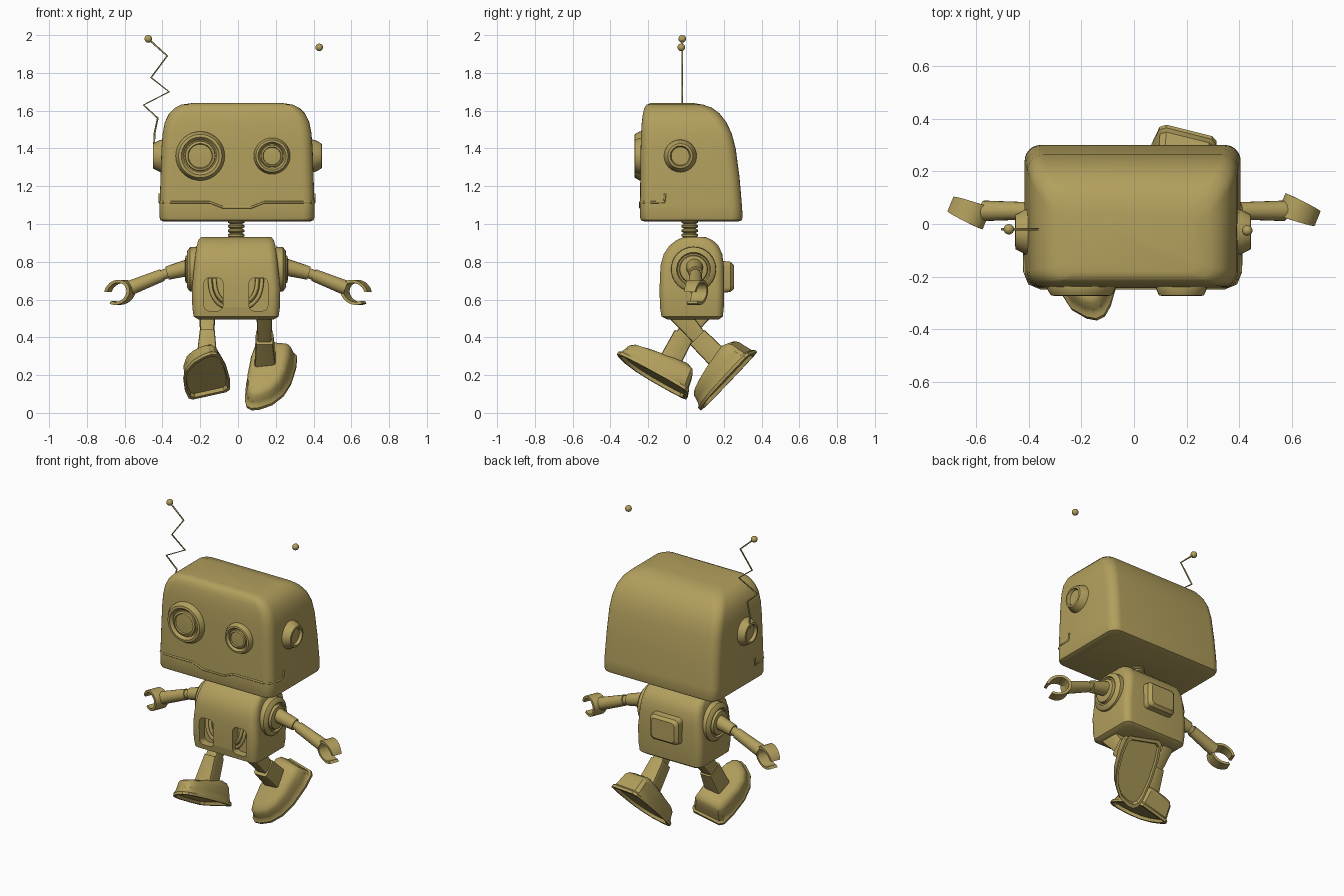
import bpy, bmesh
from math import sin, cos, pi, radians
from mathutils import Vector, Matrix

if "Cube" in bpy.data.objects:
    bpy.data.objects.remove(bpy.data.objects["Cube"], do_unlink=True)

olive = bpy.data.materials.new("olive_gold")
olive.use_nodes = True
olive.diffuse_color = (0.45, 0.35, 0.11, 1)
olive.node_tree.nodes["Principled BSDF"].inputs["Base Color"].default_value = olive.diffuse_color


def smooth(ob, angle=35):
    bpy.ops.object.select_all(action='DESELECT')
    ob.select_set(True)
    bpy.context.view_layer.objects.active = ob
    bpy.ops.object.shade_smooth_by_angle(angle=radians(angle))


def loft(name, rings):
    """Skin a list of point rings and cap both ends."""
    bm = bmesh.new()
    rows = [[bm.verts.new(p) for p in ring] for ring in rings]
    n = len(rows[0])
    for a, b in zip(rows, rows[1:]):
        for i in range(n):
            j = (i + 1) % n
            bm.faces.new((a[i], a[j], b[j], b[i]))
    bm.faces.new(rows[0])
    bm.faces.new(rows[-1])
    bmesh.ops.recalc_face_normals(bm, faces=bm.faces)
    mesh = bpy.data.meshes.new(name)
    bm.to_mesh(mesh)
    bm.free()
    mesh.materials.append(olive)
    ob = bpy.data.objects.new(name, mesh)
    bpy.context.collection.objects.link(ob)
    smooth(ob)
    return ob


def rounded(cx, hx, lo, hi, r, seg=6):
    """Rounded rectangle as 2D points."""
    pts = []
    corners = ((cx + hx - r, hi - r), (cx - hx + r, hi - r), (cx - hx + r, lo + r), (cx + hx - r, lo + r))
    for k, (px, py) in enumerate(corners):
        for i in range(seg + 1):
            a = (k + i / seg) * pi / 2
            pts.append((px + r * cos(a), py + r * sin(a)))
    return pts


def stack(name, cx, layers):
    """Upright body from layers of (z, half width, front, back, corner)."""
    return loft(name, [[(x, y, z) for x, y in rounded(cx, hx, f, b, r)] for z, hx, f, b, r in layers])


def lathe(name, centre, axis, profile, seg=32):
    """Turned part: profile of (radius, offset along axis)."""
    rot = Vector(axis).to_track_quat('Z', 'Y')
    c = Vector(centre)
    return loft(name, [[c + rot @ Vector((r * cos(2 * pi * i / seg), r * sin(2 * pi * i / seg), h))
                        for i in range(seg)] for r, h in profile])


def rod(name, p, q, r0, r1):
    d = Vector(q) - Vector(p)
    return lathe(name, p, d, [(r0, 0), (r1, d.length)], 20)


def wire(name, points, radius, kind='POLY'):
    cu = bpy.data.curves.new(name, 'CURVE')
    cu.dimensions = '3D'
    cu.bevel_depth, cu.bevel_resolution, cu.use_fill_caps = radius, 2, True
    sp = cu.splines.new(kind)
    sp.points.add(len(points) - 1)
    for pt, co in zip(sp.points, points):
        pt.co = (*co, 1)
    if kind == 'NURBS':
        sp.use_endpoint_u, sp.order_u = True, 3
    cu.materials.append(olive)
    ob = bpy.data.objects.new(name, cu)
    bpy.context.collection.objects.link(ob)
    bpy.ops.object.select_all(action='DESELECT')
    ob.select_set(True)
    bpy.context.view_layer.objects.active = ob
    bpy.ops.object.convert(target='MESH')
    return ob


def ball(name, c, r):
    lathe(name, c, (0, 0, 1), [(max(r * sin(pi * i / 10), 0.001), -r * cos(pi * i / 10)) for i in range(11)], 16)


def limb_block(name, p, q, w0, d0, w1, d1):
    """Tapered box limb in the side plane."""
    p, q = Vector(p), Vector(q)
    n = (q - p).cross(Vector((1, 0, 0))).normalized()
    X = Vector((1, 0, 0))
    loft(name, [[c + X * x + n * y for x, y in rounded(0, w, -d, d, 0.012, 2)]
                for c, w, d in ((p, w0, d0), (q, w1, d1))])


# Head: boxy shell, sloped back, rounded crown
stack("head", -0.005, [
    (1.012, 0.385, -0.215, 0.275, 0.05), (1.02, 0.405, -0.238, 0.295, 0.06), (1.035, 0.41, -0.243, 0.3, 0.06),
    (1.1, 0.41, -0.243, 0.296, 0.06), (1.25, 0.405, -0.242, 0.283, 0.06), (1.4, 0.4, -0.24, 0.263, 0.06),
    (1.48, 0.394, -0.238, 0.242, 0.06), (1.54, 0.382, -0.234, 0.213, 0.06), (1.585, 0.36, -0.228, 0.178, 0.06),
    (1.615, 0.33, -0.22, 0.138, 0.055), (1.632, 0.295, -0.208, 0.09, 0.05), (1.64, 0.24, -0.185, 0.04, 0.04)])

# Mouth seam wrapping round to both cheeks
half = [(0.405, -0.11, 1.16), (0.405, -0.115, 1.115), (0.405, -0.18, 1.115), (0.387, -0.225, 1.115),
        (0.345, -0.242, 1.115), (0.14, -0.243, 1.115), (0.07, -0.243, 1.088)]
wire("mouth", half + [(-x - 0.01, y, z) for x, y, z in reversed(half)], 0.006)

# Eyes: ringed lenses of two sizes
for name, x, s in (("right_eye", -0.2, 1.0), ("left_eye", 0.18, 0.74)):
    lathe(name, (x, -0.235, 1.36), (0, -1, 0),
          [(0.13 * s, 0), (0.13 * s, 0.012), (0.115 * s, 0.036), (0.1 * s, 0.038), (0.086 * s, 0.022),
           (0.08 * s, 0.022), (0.078 * s, 0.032), (0.066 * s, 0.036), (0.062 * s, 0.028), (0.01, 0.03)])

# Ears, shoulders, arms and hands on both sides
for side, s in (("left", 1), ("right", -1)):
    lathe(side + "_ear", (s * 0.39 - 0.003, -0.03, 1.36), (s, 0, 0),
          [(0.088, 0), (0.085, 0.02), (0.066, 0.056), (0.054, 0.058), (0.048, 0.04), (0.01, 0.04)], 24)
    lathe(side + "_shoulder", (s * 0.21 - 0.008, 0.04, 0.76), (s, 0, 0),
          [(0.12, 0), (0.118, 0.035), (0.1, 0.05), (0.09, 0.052), (0.084, 0.04), (0.076, 0.04),
           (0.072, 0.058), (0.058, 0.062), (0.01, 0.062)])
    rod(side + "_upper_arm", (s * 0.24, 0.045, 0.775), (s * 0.375, 0.05, 0.74), 0.046, 0.036)
    rod(side + "_elbow", (s * 0.37, 0.05, 0.742), (s * 0.405, 0.05, 0.728), 0.027, 0.027)
    rod(side + "_forearm", (s * 0.4, 0.05, 0.73), (s * 0.57, 0.05, 0.662), 0.033, 0.039)
    turn = Matrix.Rotation(radians(-22), 3, 'Z')
    bend = Matrix.Rotation(radians(25 * s), 3, 'Y')
    centre = Vector((s * 0.628, 0.048, 0.638))
    rings = []
    for i in range(21):
        a = radians(32 + 296 * i / 20)
        w = 0.03 + 0.014 * sin(pi * i / 20)
        rings.append([centre + turn @ bend @ Vector((s * k * 0.078 * cos(a), e, k * 0.064 * sin(a)))
                      for k, e in ((1, -w), (1, w), (0.76, w), (0.76, -w))])
    loft(side + "_claw_hand", rings)

# Antennas
zigzag = [(-0.445, 1.4), (-0.442, 1.48), (-0.425, 1.56), (-0.5, 1.63), (-0.365, 1.7),
          (-0.46, 1.775), (-0.375, 1.89), (-0.475, 1.98)]
wire("antenna", [(x, -0.02, z) for x, z in zigzag], 0.005)
ball("right_antenna_tip", (-0.475, -0.02, 1.98), 0.02)
ball("left_antenna_tip", (0.43, -0.025, 1.935), 0.02)

# Ribbed neck
ribs = []
for i in range(5):
    z = i * 0.024
    ribs += [(0.033, z), (0.044, z + 0.006), (0.044, z + 0.016), (0.033, z + 0.022)]
lathe("neck", (-0.01, 0.02, 0.905), (0, 0, 1), ribs, 24)

# Torso with two front pockets
torso = stack("torso", -0.01, [
    (0.495, 0.2, -0.1, 0.175, 0.03), (0.51, 0.225, -0.13, 0.195, 0.04), (0.56, 0.232, -0.138, 0.2, 0.045),
    (0.66, 0.234, -0.14, 0.202, 0.045), (0.78, 0.222, -0.135, 0.2, 0.045), (0.84, 0.215, -0.118, 0.192, 0.045),
    (0.885, 0.208, -0.088, 0.172, 0.045), (0.915, 0.2, -0.05, 0.14, 0.04), (0.932, 0.185, -0.01, 0.1, 0.035)])
for side, x in (("right", -0.13), ("left", 0.108)):
    cutter = loft("pocket_cutter", [[(px, y, pz) for px, pz in rounded(x, 0.05, 0.54, 0.715, 0.03)]
                                    for y in (-0.2, -0.085)])
    cutter.hide_render = True
    mod = torso.modifiers.new("pocket", 'BOOLEAN')
    mod.operation, mod.object = 'DIFFERENCE', cutter
    bpy.context.view_layer.objects.active = torso
    bpy.ops.object.modifier_apply(modifier=mod.name)
    bpy.data.objects.remove(cutter, do_unlink=True)
    s = 1 if x < 0 else -1
    for k in (0, 1):
        wire(side + "_pocket_pipe", [(x + s * (0.024 * k - 0.018), -0.1, 0.71),
                                     (x + s * (0.024 * k - 0.018), -0.125, 0.6 + 0.025 * k),
                                     (x + s * 0.05, -0.1, 0.565 + 0.03 * k)], 0.011, 'NURBS')
smooth(torso)

# Back panel
loft("back_panel", [[(x, y, z) for x, z in rounded(-0.01, w, 0.72 - h, 0.72 + h, 0.025)]
                    for y, w, h in ((0.19, 0.105, 0.085), (0.235, 0.1, 0.08), (0.253, 0.082, 0.064))])

# Legs mid-stride
limb_block("right_thigh", (-0.163, 0.09, 0.54), (-0.163, -0.03, 0.39), 0.042, 0.055, 0.036, 0.04)
limb_block("right_shin", (-0.163, -0.01, 0.415), (-0.165, -0.105, 0.235), 0.04, 0.055, 0.058, 0.06)
limb_block("left_thigh", (0.14, -0.05, 0.54), (0.14, 0.085, 0.38), 0.042, 0.055, 0.036, 0.04)
limb_block("left_shin", (0.14, 0.06, 0.4), (0.145, 0.2, 0.26), 0.045, 0.055, 0.058, 0.06)

# Feet: flared sole, big toe on the inner side
outline = [(-0.09, 0), (0.09, 0), (0.112, 0.02), (0.12, 0.12), (0.11, 0.26), (0.09, 0.37), (0.07, 0.415),
           (0.04, 0.43), (0, 0.42), (-0.06, 0.38), (-0.105, 0.31), (-0.125, 0.22), (-0.125, 0.1), (-0.112, 0.02)]
layers = [(0.86, 0.018), (0.9, 0), (1, 0), (1, 0.016), (0.94, 0.026), (0.9, 0.06), (0.86, 0.1),
          (0.78, 0.122), (0.62, 0.135)]
for name, heel, fwd, inner in (("right_foot", (-0.15, 0.005, 0.09), (-0.03, -0.37, 0.21), (0.97, 0, 0.24)),
                               ("left_foot", (0.21, 0.355, 0.315), (-0.1, -0.29, -0.31), (-0.94, 0.25, 0.1))):
    f = Vector(fwd).normalized()
    s = Vector(inner)
    s = (s - f * s.dot(f)).normalized()
    up = f.cross(s)
    if up.z < 0:
        up = -up
    rings = []
    for k, h in layers:
        rings.append([Vector(heel) + s * u * k + f * (0.2 + (v - 0.2) * k) +
                      up * h * (1.05 - 0.7 * v if h > 0.03 else 1) for u, v in outline])
    loft(name, rings)
